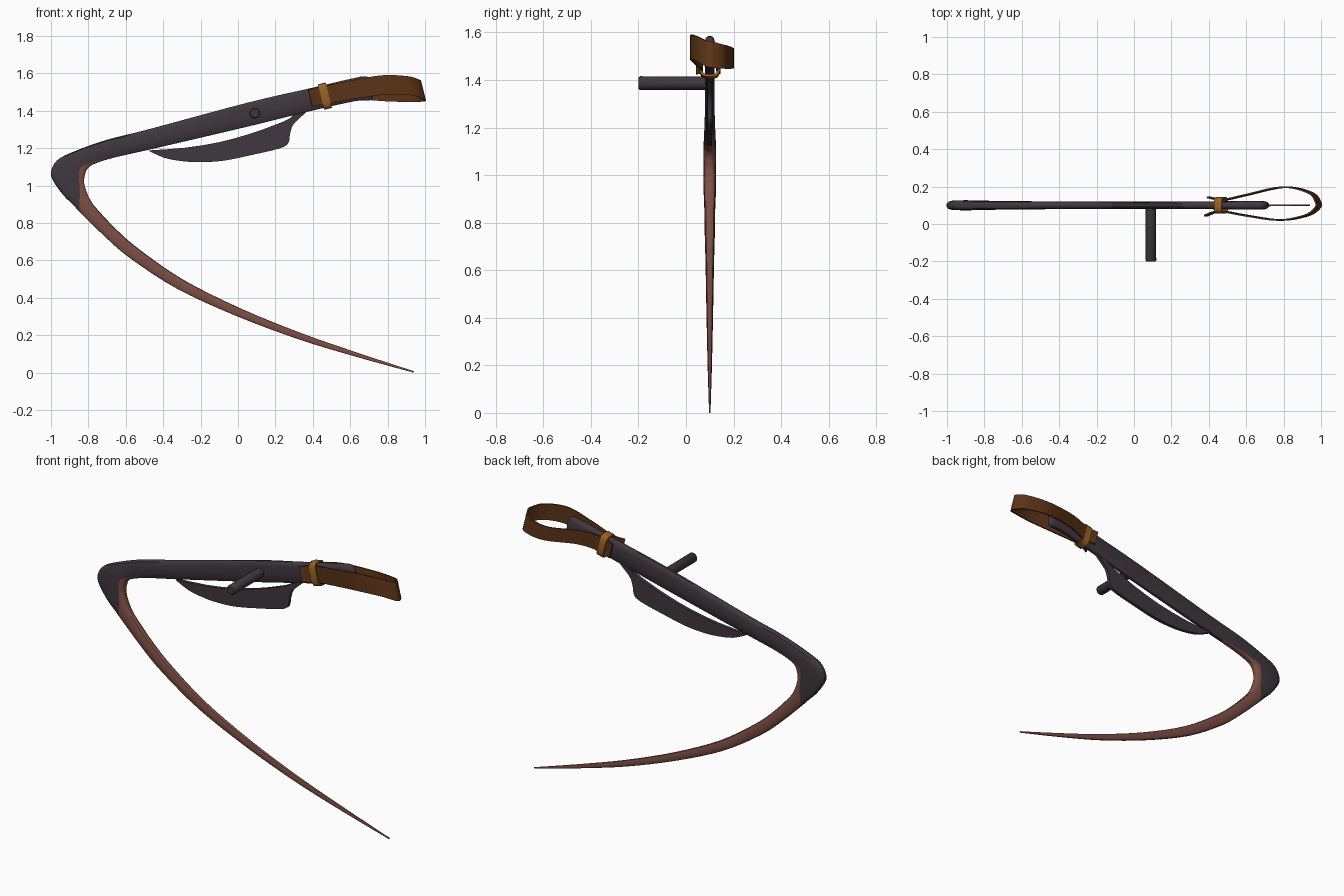
import bpy, bmesh, math
from mathutils import Vector

if "Cube" in bpy.data.objects:
    bpy.data.objects.remove(bpy.data.objects["Cube"])


def material(name, rgb):
    m = bpy.data.materials.new(name)
    m.diffuse_color = [(c / 255) ** 2.2 for c in rgb] + [1]
    m.use_nodes = True
    m.node_tree.nodes["Principled BSDF"].inputs["Base Color"].default_value = m.diffuse_color
    return m


DARK = material("dark charcoal", (66, 58, 65))
RED = material("reddish brown", (124, 80, 70))
LEATHER = material("brown leather", (93, 55, 29))
BRASS = material("old brass", (152, 97, 40))


def finish(bm, name, mats, angle=40):
    bmesh.ops.recalc_face_normals(bm, faces=bm.faces)
    me = bpy.data.meshes.new(name)
    bm.to_mesh(me)
    bm.free()
    ob = bpy.data.objects.new(name, me)
    bpy.context.collection.objects.link(ob)
    for m in mats:
        me.materials.append(m)
    bpy.ops.object.select_all(action='DESELECT')
    ob.select_set(True)
    bpy.context.view_layer.objects.active = ob
    bpy.ops.object.shade_smooth_by_angle(angle=math.radians(angle))
    return ob


def smooth(pts, n):
    """Catmull-Rom through tuples of any length."""
    out = []
    for i in range(len(pts) - 1):
        p = [pts[max(0, min(len(pts) - 1, i + k))] for k in (-1, 0, 1, 2)]
        for s in range(n):
            t = s / n
            out.append([b + .5 * t * (c - a + t * (2*a - 5*b + 4*c - d + t * (3*(b - c) + d - a)))
                        for a, b, c, d in zip(*p)])
    return out + [list(pts[-1])]


def skin(rings, caps=True, loop=False, rule=None):
    """Bridge rings of points; rule(i, j) gives the material index."""
    bm = bmesh.new()
    vs = [[bm.verts.new(p) for p in r] for r in rings]
    n = len(vs[0])
    for i in range(len(vs) if loop else len(vs) - 1):
        a, b = vs[i], vs[(i + 1) % len(vs)]
        for j in range(n):
            f = bm.faces.new((a[j], a[(j + 1) % n], b[(j + 1) % n], b[j]))
            f.material_index = rule(i, j) if rule else 0
    if caps and not loop:
        bm.faces.new(vs[0])
        f = bm.faces.new(vs[-1])
        f.material_index = rule(len(vs) - 2, n // 2) if rule else 0
    return bm


# shaft, elbow and blade: outer x z, inner x z, half thickness, dark share
stations = [
    (.712, 1.555, .722, 1.475, .012, .97), (.685, 1.584, .705, 1.456, .022, .97),
    (.60, 1.57, .63, 1.452, .023, .97), (.385, 1.52, .415, 1.405, .021, .97),
    (.05, 1.443, .08, 1.322, .019, .97), (-.47, 1.303, -.44, 1.20, .021, .97),
    (-.70, 1.245, -.66, 1.15, .023, .95), (-.87, 1.185, -.765, 1.117, .025, .88),
    (-.965, 1.137, -.805, 1.09, .027, .80), (-1, 1.075, -.82, 1.05, .027, .83),
    (-.988, 1.025, -.822, 1.01, .027, .84), (-.935, .95, -.805, .955, .026, .70),
    (-.885, .90, -.78, .908, .025, .36), (-.835, .848, -.745, .865, .023, .03),
    (-.70, .716, -.65, .765, .021, .02), (-.571, .607, -.529, .66, .018, .02),
    (-.325, .448, -.295, .498, .015, .02), (-.01, .303, .01, .345, .012, .02),
    (.324, .178, .336, .212, .009, .02), (.637, .083, .643, .105, .006, .02),
    (.938, .0, .942, .007, .003, .02)]
STEP = 4
rings = []
for ox, oz, ix, iz, h, b in smooth(stations, STEP):
    b = max(.02, min(.97, b))
    ts = [b * k for k in (0, .06, .22, .6, 1)] + [b + (1 - b) * k for k in (.12, .45, .8, .95, 1)]
    side = []
    for t in ts:
        w = h * (.35 + .65 * max(0, 1 - abs(2 * t - 1) ** 3.5) ** (1 / 2.2))
        side.append((ox + (ix - ox) * t, w, oz + (iz - oz) * t))
    rings.append([(x, .1 - w, z) for x, w, z in side] + [(x, .1 + w, z) for x, w, z in reversed(side)])


def blade_rule(i, j):
    k = j if j < 10 else 18 - j
    if i >= 13 * STEP:
        return 1
    return 1 if i >= 5.5 * STEP and 4 <= k <= 9 else 0


finish(skin(rings, rule=blade_rule), "shaft_and_blade", [DARK, RED])

# thin guard plate under the shaft
lower = [(-.48, 1.187), (-.39, 1.147), (-.285, 1.129), (-.19, 1.125), (-.07, 1.134), (.09, 1.167),
         (.22, 1.198), (.268, 1.225), (.278, 1.275), (.295, 1.325), (.34, 1.37), (.39, 1.415)]
upper = [(.31, 1.40), (.275, 1.358), (.18, 1.318), (.065, 1.277), (-.10, 1.232), (-.285, 1.202), (-.46, 1.189)]
outline = smooth(lower, 3) + smooth(upper, 2)
finish(skin([[(x, y, z) for x, z in outline] for y in (.09, .11)]), "guard_plate", [DARK])

# side peg handle
peg = []
for y, r in ((-.2, .024), (-.194, .029), (.1, .028)):
    peg.append([(.09 + r * math.cos(a * math.tau / 12), y, 1.387 + r * math.sin(a * math.tau / 12))
                for a in range(12)])
finish(skin(peg), "peg_handle", [DARK])

# leather strap loop: x, y, centre z, half height
path = [(.385, .045, 1.468, .046), (.46, .068, 1.483, .048), (.60, .045, 1.51, .05), (.78, .021, 1.538, .053),
        (.92, .045, 1.533, .053), (.98, .085, 1.512, .056), (.983, .12, 1.505, .056), (.94, .168, 1.496, .05),
        (.80, .197, 1.492, .044), (.60, .155, 1.505, .045), (.48, .13, 1.487, .046), (.40, .142, 1.47, .046)]
pts = smooth(path, 5)
up = Vector((-.24, 0, .97))
band = []
for i, (x, y, z, h) in enumerate(pts):
    a, b = pts[max(0, i - 1)], pts[min(len(pts) - 1, i + 1)]
    n = Vector((a[1] - b[1], b[0] - a[0], 0)).normalized() * .004
    c = Vector((x, y, z))
    band.append([c + n + up * h, c + n - up * h, c - n - up * h, c - n + up * h])
finish(skin(band), "leather_strap", [LEATHER])

# brass clasp ring around shaft and strap
centre, along = Vector((.465, .1, 1.478)), Vector((.97, 0, .24))
loops = []
for s, ry, rz in ((-1, .045, .07), (1, .045, .07), (1, .036, .061), (-1, .036, .061)):
    ring = []
    for k in range(24):
        a = math.tau * k / 24
        c, d = math.cos(a), math.sin(a)
        y = math.copysign(abs(c) ** .55, c) * ry
        z = math.copysign(abs(d) ** .55, d) * rz
        ring.append(centre + along * (s * .021) + Vector((0, y, 0)) + up * z)
    loops.append(ring)
finish(skin(loops, loop=True), "clasp_ring", [BRASS])
